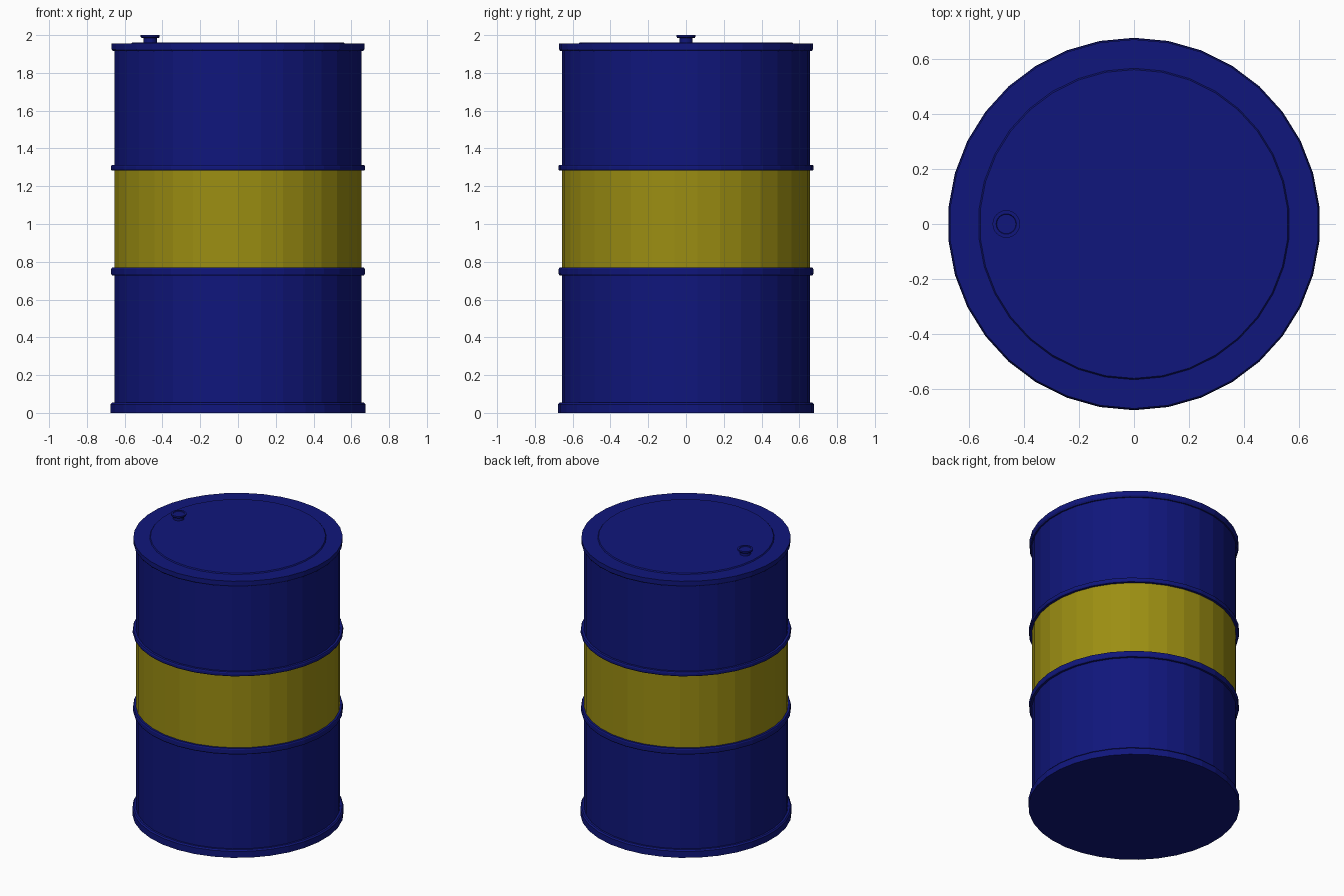
import bpy
import bmesh
from math import sin, cos, pi

if "Cube" in bpy.data.objects:
    bpy.data.objects.remove(bpy.data.objects["Cube"])


def material(name, color):
    m = bpy.data.materials.new(name)
    m.diffuse_color = (*color, 1)
    m.use_nodes = True
    m.node_tree.nodes["Principled BSDF"].inputs["Base Color"].default_value = m.diffuse_color
    return m


BLUE = material("navy_paint", (0.005, 0.008, 0.20))
YELLOW = material("yellow_paint", (0.33, 0.27, 0.006))


def lathe(name, profile, sides, mat, x=0.0):
    """Spin an upward (radius, z) profile around z; radius 0 closes to a point."""
    bm = bmesh.new()
    rings = []
    for r, z in profile:
        if r == 0:
            rings.append([bm.verts.new((x, 0, z))] * sides)
        else:
            angles = [pi / 2 + 2 * pi * i / sides for i in range(sides)]
            rings.append([bm.verts.new((x + r * cos(a), r * sin(a), z)) for a in angles])
    for low, high in zip(rings, rings[1:]):
        for i in range(sides):
            j = (i + 1) % sides
            bm.faces.new(dict.fromkeys((low[i], low[j], high[j], high[i])))
    mesh = bpy.data.meshes.new(name)
    bm.to_mesh(mesh)
    bm.free()
    mesh.materials.append(mat)
    obj = bpy.data.objects.new(name, mesh)
    bpy.context.collection.objects.link(obj)
    return obj


def ring(z0, z1, r, c=0.008):
    """Chamfered hoop section of a profile, standing proud of the wall."""
    return [(WALL, z0), (r - c / 2, z0), (r, z0 + c), (r, z1 - c), (r - c / 2, z1), (WALL, z1)]


SIDES = 34
WALL = 0.656

# Lower shell: floor, foot flange, wall and lower hoop
lathe("lower_shell",
      [(0, 0), (0.678, 0), (0.678, 0.045), (0.670, 0.054), (WALL, 0.054)]
      + ring(0.728, 0.77, 0.674), SIDES, BLUE)

# Painted middle band
lathe("yellow_band", [(WALL, 0.77), (WALL, 1.282)], SIDES, YELLOW)

# Upper shell: upper hoop, wall, top rim and lid with a slightly raised disc
lathe("upper_shell",
      ring(1.282, 1.312, 0.676)
      + [(WALL, 1.915), (0.665, 1.915), (0.672, 1.925), (0.672, 1.955),
         (0.567, 1.955), (0.562, 1.962), (0, 1.962)], SIDES, BLUE)

# Filler cap: neck and flanged top with a shallow dish
lathe("filler_cap",
      [(0.035, 1.96), (0.035, 1.985), (0.046, 1.985), (0.05, 1.99), (0.05, 2.0),
       (0.037, 2.0), (0.035, 1.996), (0, 1.996)], 24, BLUE, x=-0.465)
